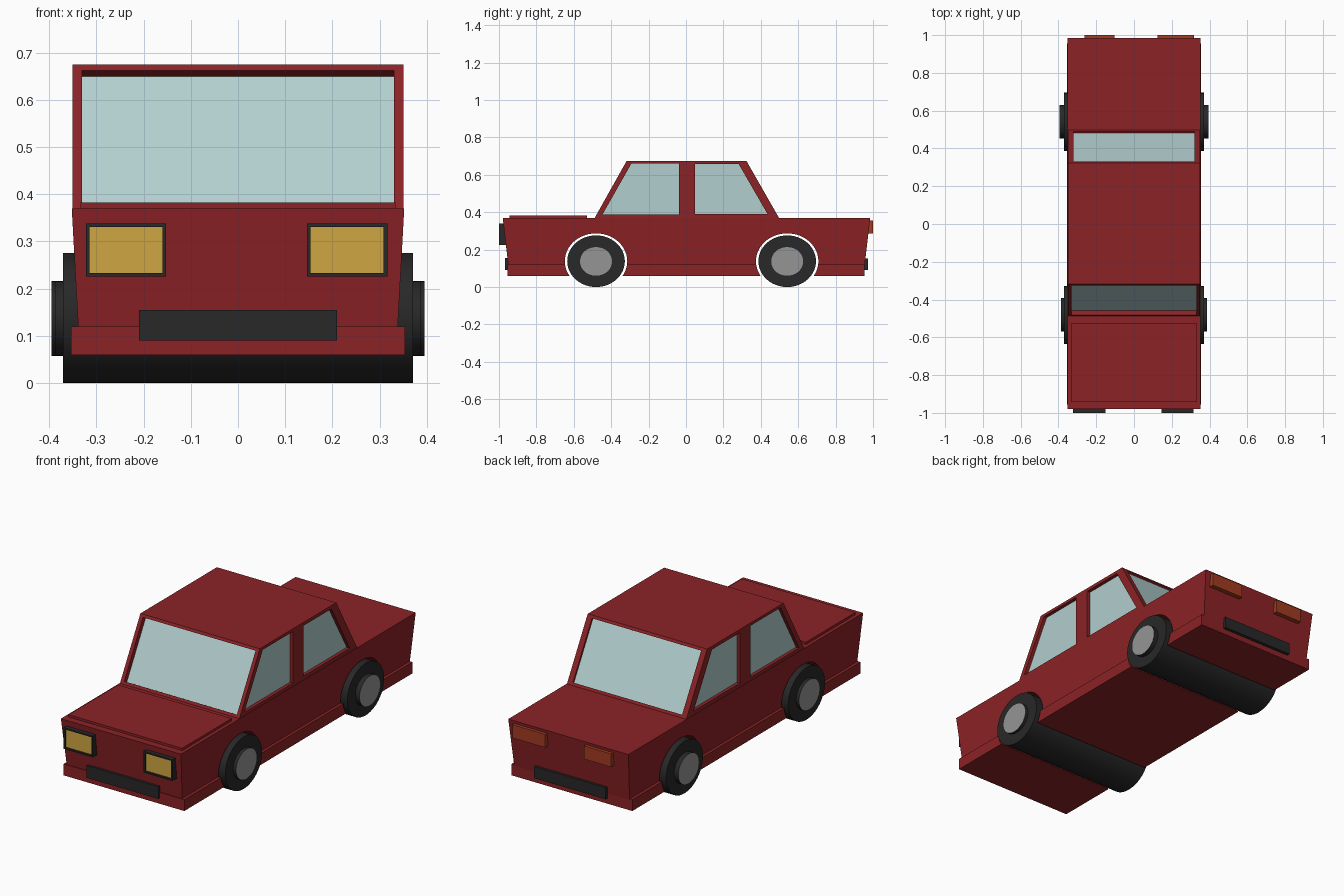
import bpy, bmesh, math
from mathutils import Vector, Matrix

if "Cube" in bpy.data.objects:
    bpy.data.objects.remove(bpy.data.objects["Cube"])


def material(name, rgb):
    m = bpy.data.materials.new(name)
    m.diffuse_color = (*rgb, 1)
    m.use_nodes = True
    m.node_tree.nodes["Principled BSDF"].inputs["Base Color"].default_value = m.diffuse_color
    return m


RED = material("red_paint", (0.26, 0.016, 0.019))
BLACK = material("black_rubber", (0.021, 0.021, 0.021))
GREY = material("hub_grey", (0.30, 0.30, 0.30))
GLASS = material("glass", (0.45, 0.62, 0.62))
YELLOW = material("headlight_yellow", (0.62, 0.38, 0.055))
ORANGE = material("taillight_orange", (0.36, 0.045, 0.015))


def finish(name, bm, *mats):
    bmesh.ops.recalc_face_normals(bm, faces=bm.faces)
    me = bpy.data.meshes.new(name)
    bm.to_mesh(me)
    bm.free()
    ob = bpy.data.objects.new(name, me)
    bpy.context.collection.objects.link(ob)
    for m in mats:
        me.materials.append(m)
    return ob


def hull(name, pts, mat):
    """Convex solid around a few points."""
    bm = bmesh.new()
    for p in pts:
        bm.verts.new(p)
    bmesh.ops.convex_hull(bm, input=bm.verts)
    bmesh.ops.dissolve_limit(bm, angle_limit=0.01, verts=bm.verts, edges=bm.edges)
    return finish(name, bm, mat)


def prism(name, pts, offset, mat):
    pts = [Vector(p) for p in pts]
    return hull(name, pts + [p + Vector(offset) for p in pts], mat)


def box(name, x, y, z, mat):
    return hull(name, [(a, b, c) for a in x for b in y for c in z], mat)


def cylinder(name, y, z, ry, rz, half, *mats):
    """Elliptical cylinder along x; a second material goes on the end caps."""
    bm = bmesh.new()
    mx = (Matrix.Translation((0, y, z)) @ Matrix.Diagonal((1, ry, rz, 1))
          @ Matrix.Rotation(math.pi / 2, 4, 'Y'))
    bmesh.ops.create_cone(bm, cap_ends=True, segments=48, radius1=1, radius2=1,
                          depth=2 * half, matrix=mx)
    bm.normal_update()
    for f in bm.faces:
        if len(mats) > 1 and abs(f.normal.x) > 0.9:
            f.material_index = 1
    ob = finish(name, bm, *mats)
    bpy.ops.object.select_all(action='DESELECT')
    ob.select_set(True)
    bpy.context.view_layer.objects.active = ob
    bpy.ops.object.shade_smooth_by_angle(angle=math.radians(30))
    return ob


def cut(target, cutter):
    mod = target.modifiers.new("cut", 'BOOLEAN')
    mod.operation = 'DIFFERENCE'
    mod.solver = 'EXACT'
    mod.object = cutter
    bpy.context.view_layer.objects.active = target
    bpy.ops.object.modifier_apply(modifier=mod.name)


# Tapered body and lower sill
body = hull("body",
            [(s * 0.338, y, 0.115) for s in (-1, 1) for y in (-0.95, 0.955)] +
            [(s * 0.352, y, 0.37) for s in (-1, 1) for y in (-0.98, 0.985)], RED)
sill = box("sill", (-0.354, 0.354), (-0.955, 0.955), (0.06, 0.12), RED)

# Wheels running the full width, with arches cut through body and sill
for end, y, hub_half in (("front", -0.481, 0.387), ("rear", 0.541, 0.395)):
    arch = cylinder(end + "_arch_cutter", y, 0.138, 0.167, 0.149, 0.6, RED)
    cut(body, arch)
    cut(sill, arch)
    bpy.data.objects.remove(arch)
    cylinder(end + "_wheels", y, 0.138, 0.154, 0.138, 0.37, BLACK)
    cylinder(end + "_hubs", y, 0.137, 0.088, 0.079, hub_half, BLACK, GREY)

# Cabin
F0, F1, R0, R1, Z0, Z1 = -0.488, -0.317, 0.497, 0.323, 0.37, 0.675
cabin = prism("cabin", [(-0.35, F0, Z0), (-0.35, F1, Z1), (-0.35, R1, Z1), (-0.35, R0, Z0)],
              (0.70, 0, 0), RED)


def window(name, pts, normal, depth):
    """Recess in the cabin with a pane of glass at its floor."""
    n = Vector(normal).normalized()
    floor = [Vector(p) - n * depth for p in pts]
    cutter = prism(name + "_cutter", floor, n * (depth + 0.05), RED)
    cut(cabin, cutter)
    bpy.data.objects.remove(cutter)
    prism(name, [p - n * 0.002 for p in floor], n * 0.004, GLASS)


def slanted(name, y0, y1, w, depth, sign):
    at = lambda z: y0 + (y1 - y0) * (z - Z0) / (Z1 - Z0)
    lo, hi = 0.383, 0.662
    window(name, [(-w, at(lo), lo), (w, at(lo), lo), (w, at(hi), hi), (-w, at(hi), hi)],
           (0, sign * (Z1 - Z0), abs(y1 - y0)), depth)


slanted("windshield", F0, F1, 0.33, 0.027, -1)
slanted("rear_window", R0, R1, 0.32, 0.012, 1)

# Side windows
for side, s in (("right", 1), ("left", -1)):
    for end, prof in (("front", [(-0.447, 0.387), (-0.292, 0.66), (-0.038, 0.66), (-0.038, 0.387)]),
                      ("rear", [(0.048, 0.39), (0.048, 0.657), (0.282, 0.657), (0.436, 0.39)])):
        window(f"{side}_{end}_window", [(s * 0.35, y, z) for y, z in prof], (s, 0, 0), 0.02)

# Raised hood panel
box("hood_panel", (-0.333, 0.333), (-0.943, -0.528), (0.36, 0.382), RED)

# Headlights with recessed lenses
for side, x in (("left", -0.237), ("right", 0.231)):
    bm = bmesh.new()
    bmesh.ops.create_cube(bm, size=1, matrix=Matrix.Translation((x, -0.978, 0.282))
                          @ Matrix.Diagonal((0.17, 0.044, 0.113, 1)))
    bm.normal_update()
    face = next(f for f in bm.faces if f.normal.y < -0.9)
    bmesh.ops.inset_region(bm, faces=[face], thickness=0.011)
    lens = bmesh.ops.extrude_face_region(bm, geom=[face])["geom"]
    bmesh.ops.delete(bm, geom=[face], context='FACES')
    bmesh.ops.translate(bm, vec=(0, 0.01, 0), verts=[g for g in lens if isinstance(g, bmesh.types.BMVert)])
    for g in lens:
        if isinstance(g, bmesh.types.BMFace):
            g.material_index = 1
    finish(side + "_headlight", bm, BLACK, YELLOW)

# Taillights
for side, x in (("left", (-0.262, -0.102)), ("right", (0.125, 0.318))):
    box(side + "_taillight", x, (0.96, 1.0), (0.285, 0.355), ORANGE)

# Bumper plates
box("front_bumper", (-0.21, 0.21), (-0.967, -0.94), (0.09, 0.155), BLACK)
box("rear_bumper", (-0.21, 0.21), (0.94, 0.972), (0.09, 0.152), BLACK)
